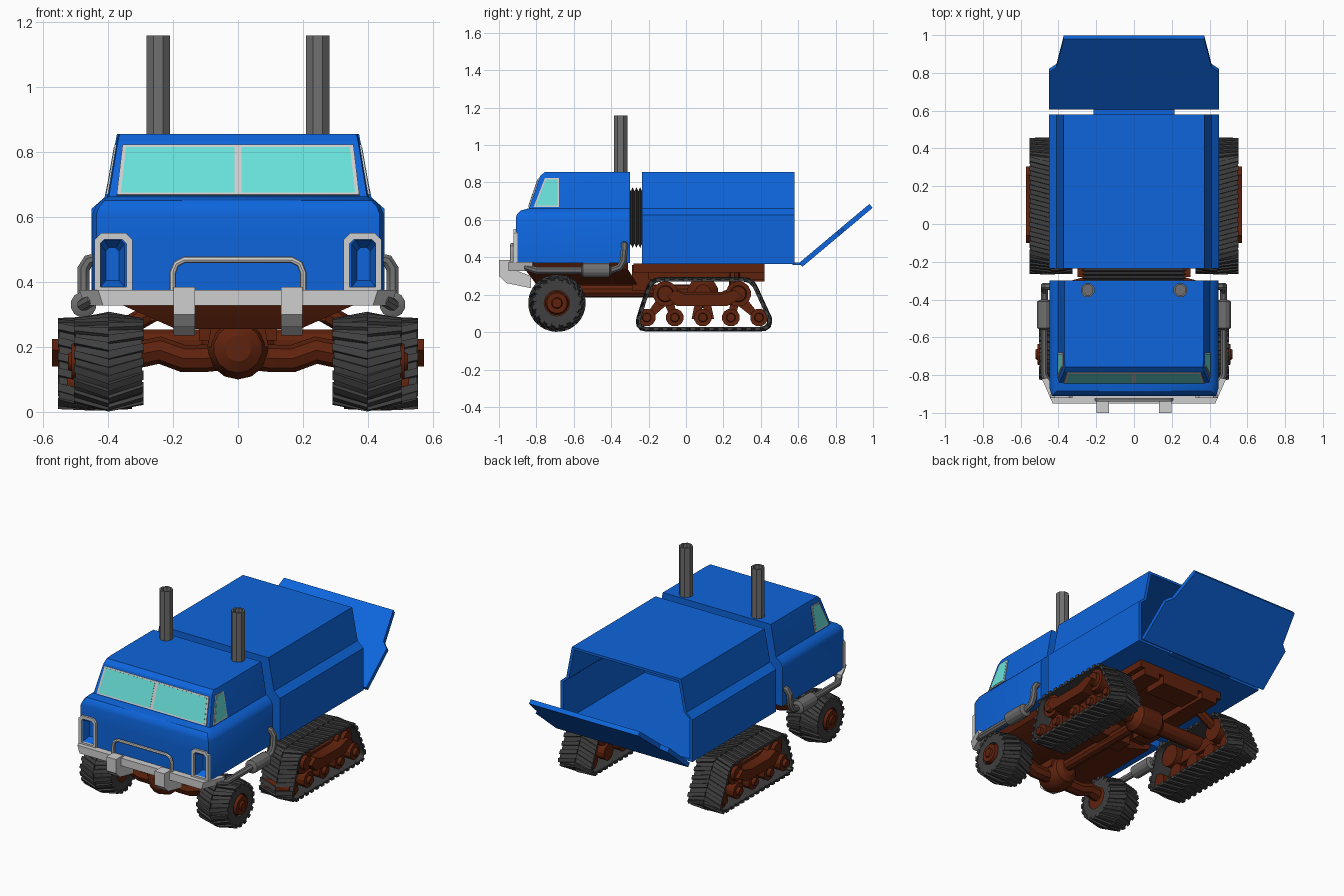
import bpy, bmesh, math
from mathutils import Vector

if "Cube" in bpy.data.objects:
    bpy.data.objects.remove(bpy.data.objects["Cube"])

def material(name, r, g, b):
    m = bpy.data.materials.new(name)
    m.diffuse_color = (r, g, b, 1)
    m.use_nodes = True
    m.node_tree.nodes["Principled BSDF"].inputs["Base Color"].default_value = m.diffuse_color
    return m

BLUE = material("blue paint", 0.004, 0.13, 0.72)
BROWN = material("rust brown", 0.115, 0.016, 0.004)
RUBBER = material("dark rubber", 0.05, 0.05, 0.05)
PIPE = material("pipe grey", 0.16, 0.16, 0.16)
SILVER = material("light grey", 0.62, 0.62, 0.62)
GLASS = material("aqua glass", 0.14, 0.76, 0.70)

# ---------- helpers (all geometry in world coordinates) ----------
def add_loft(bm, rings, caps=True, cyclic=False):
    vs = [[bm.verts.new(p) for p in r] for r in rings]
    n = len(vs[0])
    for a, b in zip(vs, vs[1:] + (vs[:1] if cyclic else [])):
        for i in range(n):
            j = (i + 1) % n
            bm.faces.new((a[i], a[j], b[j], b[i]))
    if caps and not cyclic:
        bm.faces.new(vs[0])
        bm.faces.new(vs[-1])

def finish(name, bm, mat, mirror=False):
    bmesh.ops.recalc_face_normals(bm, faces=bm.faces)
    me = bpy.data.meshes.new(name)
    bm.to_mesh(me)
    bm.free()
    me.materials.append(mat)
    ob = bpy.data.objects.new(name, me)
    bpy.context.collection.objects.link(ob)
    if mirror:
        ob.modifiers.new("Mirror", 'MIRROR')
    return ob

def loft(name, rings, mat, mirror=False, cyclic=False):
    bm = bmesh.new()
    add_loft(bm, rings, cyclic=cyclic)
    return finish(name, bm, mat, mirror)

def side_prism(name, yz, x0, x1, mat, mirror=False):
    return loft(name, [[(x, y, z) for y, z in yz] for x in (x0, x1)], mat, mirror)

def box(name, x0, x1, y0, y1, z0, z1, mat, mirror=False):
    return side_prism(name, [(y0, z0), (y1, z0), (y1, z1), (y0, z1)], x0, x1, mat, mirror)

def lathe(name, axis, c, prof, n, mat, mirror=False):
    """prof: (position along axis, radius); c: the other two coordinates"""
    rings = []
    for p, r in prof:
        ring = []
        for i in range(n):
            t = 2 * math.pi * (i + 0.5) / n
            q = [c[0] + r * math.cos(t), c[1] + r * math.sin(t)]
            q.insert(axis, p)
            ring.append(q)
        rings.append(ring)
    return loft(name, rings, mat, mirror)

def tube(name, pts, r, mat, mirror=False):
    cu = bpy.data.curves.new(name + "_path", 'CURVE')
    cu.dimensions, cu.bevel_depth, cu.bevel_resolution, cu.use_fill_caps = '3D', r, 2, True
    s = cu.splines.new('POLY')
    s.points.add(len(pts) - 1)
    for p, q in zip(s.points, pts):
        p.co = (*q, 1)
    tmp = bpy.data.objects.new(name + "_path", cu)
    bm = bmesh.new()
    me = tmp.to_mesh()
    bm.from_mesh(me)
    tmp.to_mesh_clear()
    bpy.data.objects.remove(tmp)
    return finish(name, bm, mat, mirror)

def plate(name, pts, normal, t, mat, mirror=False):
    off = Vector(normal).normalized()
    return loft(name, [[Vector(p) - off * 0.002 for p in pts], [Vector(p) + off * t for p in pts]], mat, mirror)

def tread(name, pts, n, x0, x1, edge, depth, lug):
    """crowned rubber band along a closed counter-clockwise yz path, with chevron lugs"""
    P = [Vector(p) for p in pts]
    segs = [(a, b, (b - a).length) for a, b in zip(P, P[1:] + P[:1])]
    total = sum(s[2] for s in segs)
    def at(t):
        d = (t % 1.0) * total
        for a, b, l in segs:
            if d <= l:
                return a.lerp(b, d / l)
            d -= l
        return P[0]
    def pos(x, t, h):
        p, g = at(t), (at(t + 0.008) - at(t - 0.008)).normalized()
        return (x, p.x + g.y * h, p.y - g.x * h)
    xm = (x0 + x1) / 2
    bm = bmesh.new()
    prof = [(x0, -depth), (x0, -edge), (xm, 0), (x1, -edge), (x1, -depth)]
    add_loft(bm, [[pos(x, i / (2 * n), h) for x, h in prof] for i in range(2 * n)], cyclic=True)
    for i in range(n):
        for xe, ph in ((x0 - 0.004, 0.0), (x1 + 0.004, 0.5)):
            rings = []
            for x, h, sh in ((xe, -edge, 0), (xm, 0, 0.6)):
                t = (i + ph + sh) / n
                w = 0.3 / n
                rings.append([pos(x, t - w, h - 0.01), pos(x, t + w, h - 0.01),
                              pos(x, t + w * .8, h + lug), pos(x, t - w * .8, h + lug)])
            add_loft(bm, rings)
    return finish(name, bm, RUBBER, True)

# ---------- cab ----------
def cab_ring(w, yf, z, taper):
    return [(-w + taper, yf, z), (w - taper, yf, z), (w, yf + 0.04, z), (w, -0.30, z), (-w, -0.30, z), (-w, yf + 0.04, z)]

cab = loft("cab", [cab_ring(*r) for r in (
    (.447, -.91, .37, .012), (.447, -.91, .61, .012), (.438, -.903, .632, .012), (.42, -.885, .65, .01),
    (.403, -.84, .662, .006), (.373, -.781, .833, .004), (.368, -.757, .855, .004))], BLUE)

# headlight recesses and frames
def lamp_ring(x0, x1, z0, z1, y, c):
    return [(x0, y, z0), (x1, y, z0), (x1, y, z1 - c), (x1 - c, y, z1), (x0 + c, y, z1), (x0, y, z1 - c)]

cutter = loft("headlight_cutter", [lamp_ring(.337, .435, .37, .545, -.94, .014),
                                   lamp_ring(.366, .406, .405, .505, -.865, .01)], BLUE, True)
cutter.hide_render = True
cutter.hide_set(True)
cut = cab.modifiers.new("headlights", 'BOOLEAN')
cut.operation, cut.object, cut.solver = 'DIFFERENCE', cutter, 'EXACT'
outer, inner = (.325, .441, .375, .55), (.343, .423, .385, .53)
loft("headlight_frame", [lamp_ring(*outer, -.90, .02), lamp_ring(*outer, -.922, .02),
                         lamp_ring(*inner, -.922, .012), lamp_ring(*inner, -.90, .012)], SILVER, True, True)

# windscreen and side windows
def screen(x, z):
    return (x, -.84 + (z - .662) * .345, z)

def side(y, z):
    return (.403 - (z - .662) * .1754, y, z)

NF, NS = (0, -1, .345), (1, 0, .175)
plate("windscreen_frame", [screen(*p) for p in ((-.373, .666), (.373, .666), (.355, .82), (-.355, .82))], NF, .006, SILVER)
plate("windscreen_glass", [screen(*p) for p in ((.01, .673), (.36, .673), (.344, .812), (.01, .812))], NF, .0075, GLASS, True)
plate("side_window_frame", [side(*p) for p in ((-.815, .668), (-.68, .668), (-.68, .822), (-.755, .822))], NS, .004, SILVER, True)
plate("side_window_glass", [side(*p) for p in ((-.802, .676), (-.688, .676), (-.688, .814), (-.75, .814))], NS, .0055, GLASS, True)

# ---------- bellows, cargo body, tailgate ----------
rings = []
for i in range(9):
    d = 0.022 * (i % 2)
    x, z0, z1, y = .28 - d, .45 + d, .775 - d, -.305 + .01 * i
    rings.append([(-x, y, z0), (x, y, z0), (x, y, z1), (-x, y, z1)])
loft("bellows", rings, RUBBER)

half = [(.45, .365), (.45, .625), (.41, .66), (.372, .855)]
section = half + [(-x, z) for x, z in reversed(half)]
hollow = [(x * .955, .61 + (z - .61) * .94) for x, z in section]
loft("cargo_body", [[(x, -.235, z) for x, z in section], [(x, .58, z) for x, z in section],
                    [(x, .58, z) for x, z in hollow], [(x, -.21, z) for x, z in hollow]], BLUE)

ca, sa = math.cos(math.radians(40)), math.sin(math.radians(40))
gate = [[(x, .605 + (z - .365) * ca + h * sa, .37 + (z - .365) * sa - h * ca) for x, z in section] for h in (0, .027)]
loft("tailgate", gate, BLUE)
box("tailgate_hinge", -.215, .215, .57, .625, .358, .372, BLUE)

# ---------- exhausts ----------
lathe("exhaust_stack", 2, (.245, -.35), [(.80, .039), (1.158, .039), (1.158, .028), (1.08, .028)], 8, PIPE, True)
tube("side_exhaust_pipe", [(.40, -.86, .37), (.45, -.85, .345), (.475, -.80, .33), (.475, -.40, .33), (.475, -.355, .345),
                           (.475, -.335, .38), (.475, -.33, .44), (.46, -.33, .465), (.41, -.33, .475)], .02, PIPE, True)
lathe("muffler", 1, (.475, .33), [(-.56, .02), (-.55, .04), (-.41, .04), (-.40, .02)], 12, PIPE, True)

# ---------- bumper ----------
bar = [(.43, -.95), (.488, -.82), (.458, -.815), (.41, -.89)]
plan = bar + [(-x, y) for x, y in reversed(bar)]
loft("bumper", [[(x * .965, y, .328) for x, y in plan], [(x, y, .375) for x, y in plan]], SILVER)
side_prism("bumper_bracket", [(-1, .385), (-.93, .385), (-.91, .33), (-.83, .30), (-.83, .235), (-.96, .262), (-1, .30)],
           .132, .198, SILVER, True)
arch = [(.2, -.93, .36), (.2, -.93, .43), (.19, -.93, .455), (.165, -.93, .468)]
tube("bull_bar", arch + [(-x, y, z) for x, y, z in reversed(arch)], .010, SILVER)

# ---------- chassis ----------
loft("front_chassis", [[(-x, y0, z), (x, y0, z), (x, y1, z), (-x, y1, z)] for x, y0, y1, z in
                       ((.19, -.80, -.26, .255), (.37, -.86, -.31, .335), (.39, -.88, -.31, .372))], BROWN)
box("pivot_block", -.12, .12, -.29, -.18, .22, .36, BROWN)
box("rear_chassis", -.30, .30, -.28, .42, .32, .366, BROWN)
box("rear_frame_rail", .16, .27, -.2, .42, .28, .33, BROWN, True)
box("rear_cross_box", -.13, .13, .27, .42, .27, .33, BROWN)
lathe("drive_shaft", 1, (0, .22), [(-.69, .035), (.1, .035)], 10, BROWN)

# front axle
lathe("front_differential", 1, (0, .195), [(-.79, .04), (-.77, .075), (-.72, .095), (-.66, .095), (-.61, .075), (-.59, .04)], 14, BROWN)
loft("differential_mount", [[(-x, -.75, z), (x, -.75, z), (x, -.63, z), (-x, -.63, z)] for x, z in ((.094, .2), (.07, .33))], BROWN)
tube("front_axle", [(0, -.69, .175), (.1, -.69, .165), (.17, -.69, .165), (.24, -.69, .19), (.34, -.69, .17)], .042, BROWN, True)

# ---------- front wheels ----------
circle = [(-.69 + .143 * math.cos(i * math.pi / 20), .155 + .143 * math.sin(i * math.pi / 20)) for i in range(40)]
tread("front_tyre", circle, 18, .295, .50, .02, .075, .011)
lathe("front_wheel_hub", 0, (-.69, .155), [(.30, .078), (.485, .078), (.485, .062), (.512, .055), (.512, .03), (.522, .025)],
      16, BROWN, True)

# ---------- tracks ----------
loop = [(-.235, .013), (.42, .013), (.445, .03), (.455, .065), (.37, .25), (.35, .275), (.32, .285),
        (-.15, .285), (-.18, .275), (-.2, .25), (-.26, .065), (-.255, .03)]
tread("track_belt", loop, 36, .33, .55, .005, .014, .009)
for i, y in enumerate((-.21, -.06, .09, .24, .39)):
    lathe(f"road_wheel_{i+1}", 0, (y, .078), [(.36, .048), (.525, .048), (.525, .025), (.545, .022)], 12, BROWN, True)
for i, y in enumerate((-.11, .28)):
    lathe(f"sprocket_{i+1}", 0, (y, .205), [(.36, .068), (.53, .068), (.53, .045), (.55, .04)], 14, BROWN, True)
side_prism("track_beam", [(-.16, .20), (-.09, .145), (.26, .145), (.33, .20), (.27, .25), (.19, .215), (-.02, .215), (-.1, .25)],
           .40, .50, BROWN, True)
side_prism("track_outer_bar", [(-.10, .19), (-.05, .14), (.22, .14), (.305, .19), (.26, .225), (.18, .2), (0, .2), (-.06, .225)],
           .50, .572, BROWN, True)
for i, (a, t, b) in enumerate(((-.21, -.11, -.06), (.05, .09, .13), (.24, .28, .39))):
    side_prism(f"bogie_arm_{i+1}", [(a - .02, .07), (a + .02, .07), (t, .14), (b - .02, .07), (b + .02, .07),
                                    (t + .035, .19), (t - .035, .19)], .42, .48, BROWN, True)
lathe("rear_axle", 0, (.09, .21), [(0, .085), (.07, .085), (.11, .045), (.42, .045)], 12, BROWN, True)
tube("rear_strut", [(.24, .26, .32), (.45, .26, .20)], .03, BROWN, True)

# soft shading with sharp edges kept
bpy.ops.object.select_all(action='DESELECT')
for ob in bpy.context.collection.objects:
    if ob.type == 'MESH' and not ob.hide_render:
        ob.select_set(True)
        bpy.context.view_layer.objects.active = ob
bpy.ops.object.shade_smooth_by_angle(angle=math.radians(28))
